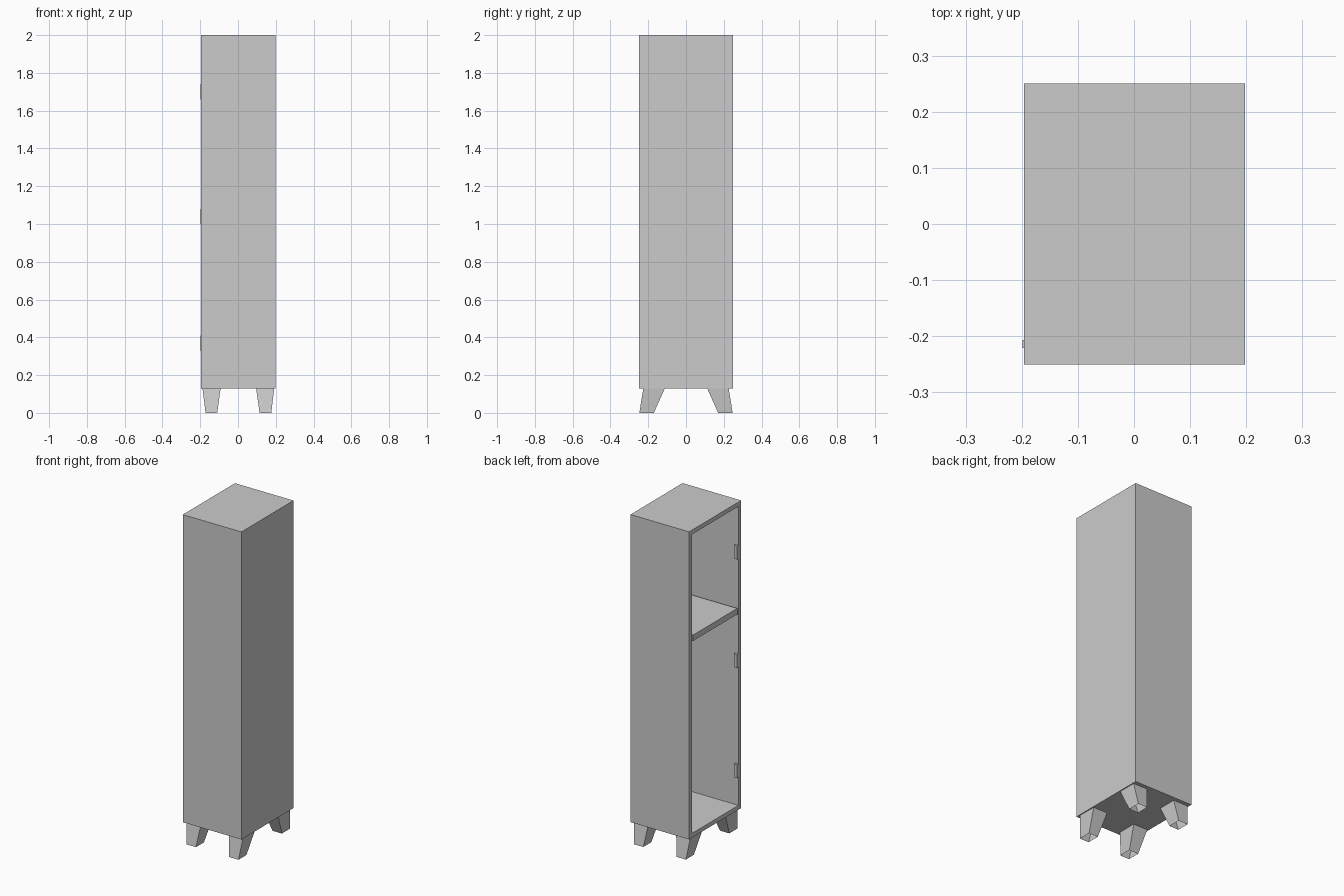
import bpy, bmesh

if "Cube" in bpy.data.objects:
    bpy.data.objects.remove(bpy.data.objects["Cube"])

XL, XR, HY, Z0, Z1, T = -0.196, 0.198, 0.25, 0.13, 2.0, 0.037


def mesh_object(name, verts, faces):
    me = bpy.data.meshes.new(name)
    me.from_pydata(verts, [], faces)
    ob = bpy.data.objects.new(name, me)
    bpy.context.collection.objects.link(ob)
    return ob


def box(name, x, y, z):
    verts = [(a, b, c) for c in z for a, b in
             ((x[0], y[0]), (x[1], y[0]), (x[1], y[1]), (x[0], y[1]))]
    return mesh_object(name, verts, [(3, 2, 1, 0), (4, 5, 6, 7), (0, 1, 5, 4),
                                     (1, 2, 6, 5), (2, 3, 7, 6), (3, 0, 4, 7)])


# Cabinet shell: one box whose -x face is inset and pushed inward
body = box("cabinet_body", (XL, XR), (-HY, HY), (Z0, Z1))
bm = bmesh.new()
bm.from_mesh(body.data)
bm.normal_update()
opening = [f for f in bm.faces if f.normal.x < -0.9]
bmesh.ops.inset_region(bm, faces=opening, thickness=T)
ext = bmesh.ops.extrude_face_region(bm, geom=opening)
bmesh.ops.translate(bm, vec=(XR - XL - T, 0, 0),
                    verts=[v for v in ext["geom"] if isinstance(v, bmesh.types.BMVert)])
bmesh.ops.delete(bm, geom=[f for f in opening if f.is_valid], context="FACES_ONLY")
bmesh.ops.recalc_face_normals(bm, faces=bm.faces[:])
bm.to_mesh(body.data)
bm.free()

# Shelf
box("shelf", (XL, XR - T), (-HY + T, HY - T), (1.322, 1.358))

# Hinges beside the opening
for i, z in enumerate((0.37, 1.04, 1.70)):
    box(f"hinge_{i + 1}", (-0.199, -0.178), (-0.221, -0.207), (z - 0.042, z + 0.04))

# Splayed tapered legs, hollow and open underneath
for sx, side in ((-1, "left"), (1, "right")):
    for sy, end in ((-1, "front"), (1, "back")):
        verts = []
        for z, (xa, xb), (ya, yb) in ((0, (0.112, 0.174), (0.17, 0.247)),
                                      (Z0, (0.094, 0.19), (0.112, 0.226))):
            verts += [(sx * x + 0.002, sy * y, z) for x, y in
                      ((xa, ya), (xb, ya), (xb, yb), (xa, yb))]
        faces = [(0, 1, 5, 4), (1, 2, 6, 5), (2, 3, 7, 6), (3, 0, 4, 7)]
        if sx * sy < 0:
            faces = [f[::-1] for f in faces]
        mesh_object(f"{end}_{side}_leg", verts, faces)
